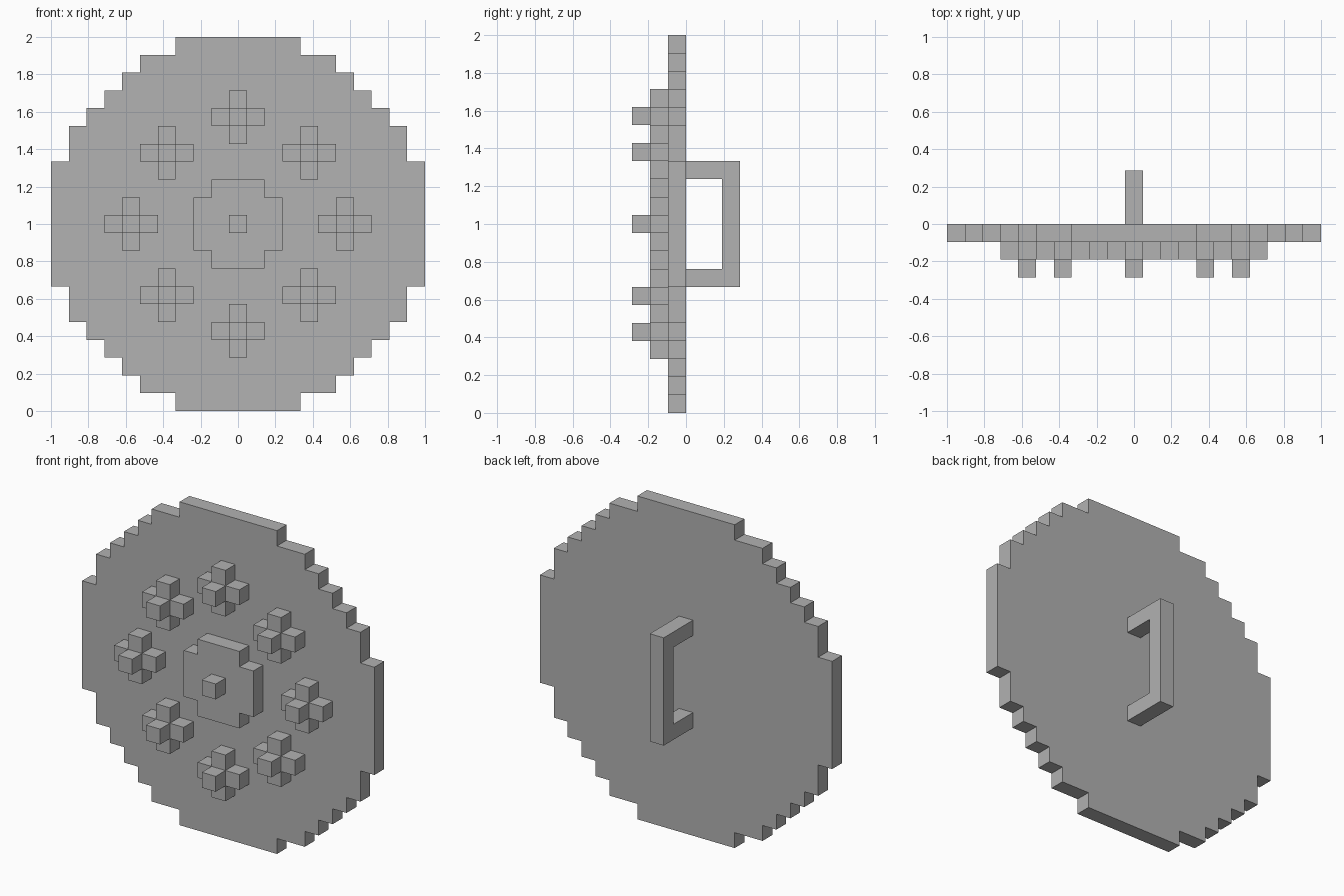
import bpy, bmesh
from mathutils import Vector

U = 2 / 21  # one block

cube = bpy.data.objects.get("Cube")
if cube:
    bpy.data.objects.remove(cube, do_unlink=True)

grey = bpy.data.materials.new("plain grey")
grey.use_nodes = True
colour = (0.445, 0.445, 0.445, 1)
grey.diffuse_color = colour
grey.node_tree.nodes["Principled BSDF"].inputs["Base Color"].default_value = colour


def prism(name, points, depth, location=(0, 0, 0)):
    """Extrude a closed outline (in blocks) along a depth vector."""
    bm = bmesh.new()
    face = bm.faces.new([bm.verts.new(Vector(p) * U) for p in points])
    new = bmesh.ops.extrude_face_region(bm, geom=[face], use_keep_orig=True)["geom"]
    moved = [g for g in new if isinstance(g, bmesh.types.BMVert)]
    bmesh.ops.translate(bm, verts=moved, vec=Vector(depth) * U)
    bmesh.ops.recalc_face_normals(bm, faces=bm.faces)
    mesh = bpy.data.meshes.new(name)
    bm.to_mesh(mesh)
    bm.free()
    mesh.materials.append(grey)
    obj = bpy.data.objects.new(name, mesh)
    obj.location = Vector(location) * U + Vector((0, 0, 1))
    bpy.context.collection.objects.link(obj)
    return obj


def stepped(corners, y):
    """Mirror the outer corners of one stepped quadrant into a full outline."""
    quarter = []
    for (w, h), (_, below) in zip(corners, corners[1:]):
        quarter += [(w, h), (w, below)]
    quarter.append(corners[-1])
    half = quarter + [(x, -z) for x, z in reversed(quarter)]
    full = half + [(-x, z) for x, z in reversed(half)]
    return [(x, y, z) for x, z in full]


FORWARD = (0, -1, 0)
DISC = [(3.5, 10.5), (5.5, 9.5), (6.5, 8.5), (7.5, 7.5),
        (8.5, 6.5), (9.5, 5.5), (10.5, 3.5)]
HUB = [(1.5, 2.5), (2.5, 1.5)]
CROSS = [(0.5, 1.5), (1.5, 0.5)]
STUD = [(0.5, 0.5)]

# Round plate and raised centre
prism("shield_plate", stepped(DISC, 0), FORWARD)
prism("centre_boss", stepped(HUB, -1), FORWARD)
prism("centre_stud", stepped(STUD, -2), FORWARD)

# Ring of eight cross-shaped rivets, each with a stud
ring = [(0, 6), (4, 4), (6, 0), (4, -4), (0, -6), (-4, -4), (-6, 0), (-4, 4)]
for i, (x, z) in enumerate(ring, 1):
    prism(f"rivet_cross_{i}", stepped(CROSS, -1), FORWARD, (x, 0, z))
    prism(f"rivet_stud_{i}", stepped(STUD, -2), FORWARD, (x, 0, z))

# Bracket handle on the back
upper = [(0, 2.5), (0, 3.5), (3, 3.5)]
inner = [(2, 2.5)]
outline = inner + upper + [(y, -z) for y, z in reversed(inner + upper)]
prism("back_handle", [(-0.5, y, z) for y, z in outline], (1, 0, 0))
